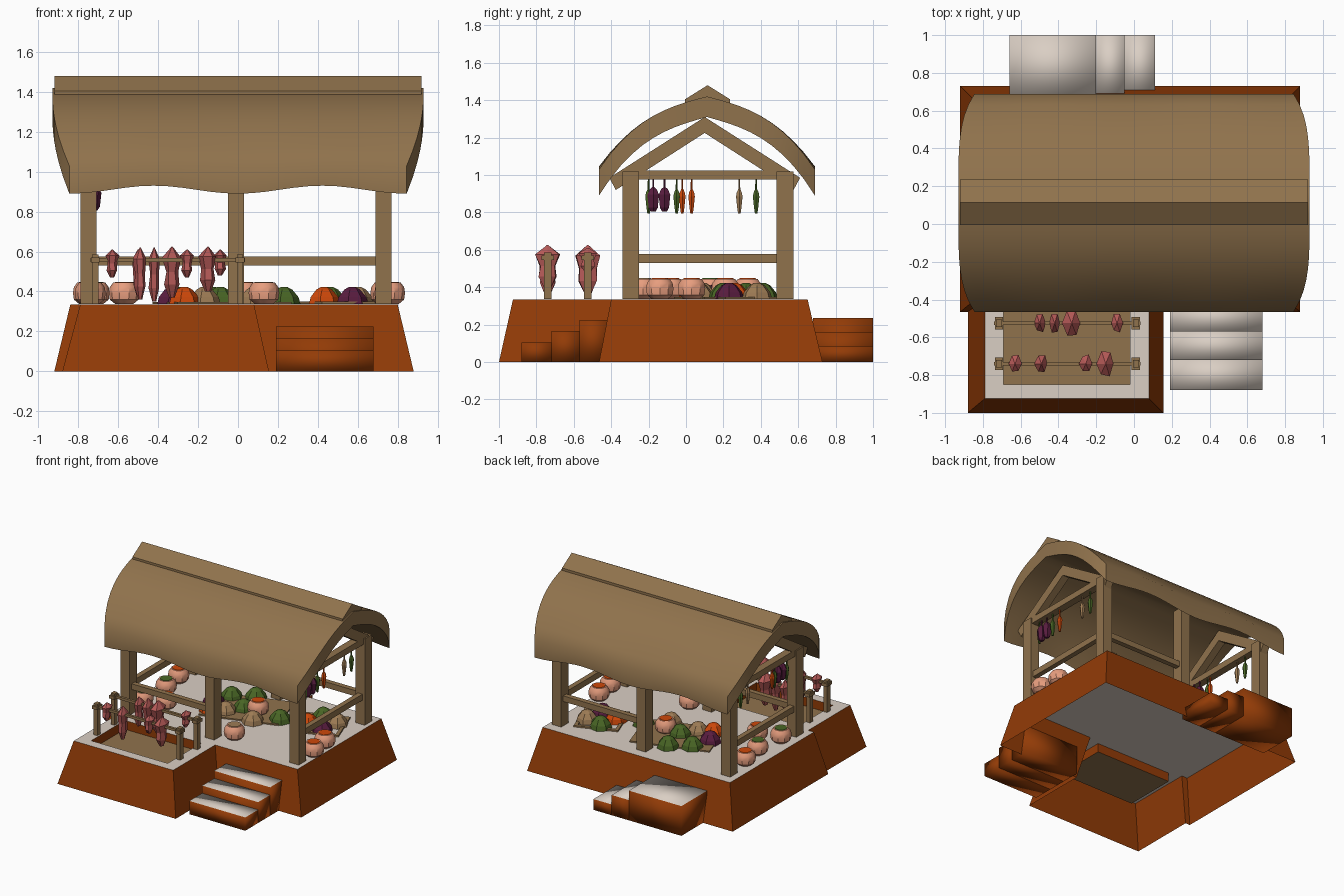
import bpy, bmesh, math, random
from mathutils import Matrix

if "Cube" in bpy.data.objects:
    bpy.data.objects.remove(bpy.data.objects["Cube"])

random.seed(4)

def material(name, r, g, b):
    m = bpy.data.materials.new(name)
    m.diffuse_color = (r, g, b, 1)
    m.use_nodes = True
    m.node_tree.nodes["Principled BSDF"].inputs["Base Color"].default_value = m.diffuse_color
    return m

CLAY = material("red clay", .29, .044, .002)
PLASTER = material("pale plaster", .70, .62, .55)
WOOD = material("straw wood", .28, .17, .073)
MEAT = material("meat red", .46, .10, .095)
PEACH = material("pot peach", .80, .34, .21)
GREEN = material("leaf green", .065, .13, .018)
ORANGE = material("spice orange", .62, .065, .003)
PURPLE = material("aubergine purple", .10, .012, .05)
TAN = material("grain tan", .34, .20, .09)

def finish(name, bm, *mats, smooth=None):
    me = bpy.data.meshes.new(name)
    bm.to_mesh(me)
    bm.free()
    ob = bpy.data.objects.new(name, me)
    bpy.context.collection.objects.link(ob)
    for m in mats:
        me.materials.append(m)
    if smooth:
        bpy.ops.object.select_all(action='DESELECT')
        ob.select_set(True)
        bpy.context.view_layer.objects.active = ob
        bpy.ops.object.shade_smooth_by_angle(angle=math.radians(smooth))
    return ob

def box(name, x0, x1, y0, y1, z0, z1, mat, top=None, turn=0, pivot=None):
    bm = bmesh.new()
    bmesh.ops.create_cube(bm, size=1)
    c = ((x0 + x1) / 2, (y0 + y1) / 2, (z0 + z1) / 2)
    bmesh.ops.scale(bm, verts=bm.verts, vec=(x1 - x0, y1 - y0, z1 - z0))
    bmesh.ops.translate(bm, verts=bm.verts, vec=c)
    bmesh.ops.rotate(bm, verts=bm.verts, cent=pivot or c, matrix=Matrix.Rotation(math.radians(turn), 3, 'Z'))
    bm.normal_update()
    if not top:
        return finish(name, bm, mat)
    for f in bm.faces:  # steps: pale top, softly shaded
        f.material_index = int(f.normal.z > .5)
    return finish(name, bm, mat, top, smooth=100)

def prism(name, profile, x0, x1, mat):
    """Extrude a chevron strip (upper y,z points, lower y,z points) along x."""
    bm = bmesh.new()
    up, low = profile
    rings = [[[bm.verts.new((x, *p)) for p in row] for row in (up, low)] for x in (x0, x1)]
    for i in range(len(up) - 1):
        for (u, l) in rings:
            bm.faces.new((u[i], u[i + 1], l[i + 1], l[i]))
        for k in (0, 1):
            bm.faces.new((rings[0][k][i], rings[1][k][i], rings[1][k][i + 1], rings[0][k][i + 1]))
    for i in (0, -1):
        bm.faces.new((rings[0][0][i], rings[1][0][i], rings[1][1][i], rings[0][1][i]))
    bmesh.ops.recalc_face_normals(bm, faces=bm.faces)
    return finish(name, bm, mat)

def lathe(name, loc, profile, n, mat, jitter=0, smooth=None, squash=1):
    bm = bmesh.new()
    rings = []
    for r, z in profile:
        rings.append([bm.verts.new((loc[0] + squash * r * math.cos(a) * (1 + random.uniform(-jitter, jitter)),
                                    loc[1] + r * math.sin(a) * (1 + random.uniform(-jitter, jitter)),
                                    loc[2] + z)) for a in [2 * math.pi * i / n for i in range(n)]])
    for a, b in zip(rings, rings[1:]):
        for i in range(n):
            bm.faces.new((a[i], a[(i + 1) % n], b[(i + 1) % n], b[i]))
    bm.faces.new(rings[0])
    bm.faces.new(rings[-1])
    bmesh.ops.recalc_face_normals(bm, faces=bm.faces)
    return finish(name, bm, mat, smooth=smooth)

D = .335        # deck height
E = D + .002    # things standing on the deck

# L-shaped sloped platform, open underneath
bm = bmesh.new()
low = [(-.92, .73), (-.92, -.465), (-.88, -.465), (-.88, -1), (.155, -1), (.155, -.465), (.88, -.465), (.88, .73)]
top = [(-.84, .65), (-.84, -.40), (-.79, -.40), (-.79, -.925), (.08, -.925), (.08, -.40), (.80, -.40), (.80, .65)]
lo = [bm.verts.new((*p, 0)) for p in low]
hi = [bm.verts.new((*p, D)) for p in top]
for i in range(8):
    j = (i + 1) % 8
    bm.faces.new((lo[i], lo[j], hi[j], hi[i]))

def deck(x0, x1, y0, y1, z=D):
    return bm.faces.new([bm.verts.new(c) for c in ((x0, y0, z), (x1, y0, z), (x1, y1, z), (x0, y1, z))])

# deck surface with a sunken drying pit
px0, px1, py0, py1, pz = -.69, -.02, -.85, -.43, .265
for r in ((-.84, .80, -.40, .65), (-.79, px0, -.925, -.40), (px1, .08, -.925, -.40),
          (px0, px1, -.925, py0), (px0, px1, py1, -.40)):
    deck(*r).material_index = 1
deck(px0, px1, py0, py1, pz).material_index = 2
rim = [(px0, py0), (px0, py1), (px1, py1), (px1, py0)]
for (a, b) in zip(rim, rim[1:] + rim[:1]):
    bm.faces.new([bm.verts.new(c) for c in ((*a, D), (*b, D), (*b, pz), (*a, pz))])
finish("platform", bm, CLAY, PLASTER, WOOD)

# steps at the front and at the back
for y0, y1, z in ((-.88, -.72, .105), (-.72, -.57, .165), (-.57, -.42, .225)):
    box("front_step", .19, .68, y0, y1, 0, z, CLAY, PLASTER)
for x0, x1, z in ((-.66, -.20, .235), (-.20, -.05, .16), (-.05, .11, .085)):
    box("back_step", x0, x1, .68, 1.0, 0, z, CLAY, PLASTER)

# posts, gable trusses and rails
for x in (-.75, -.01, .73):
    for y in (-.295, .53):
        box("post", x - .04, x + .04, y - .045, y + .045, E, 1.02, WOOD)
for x in (-.75, .73):
    box("tie_beam", x - .03, x + .03, -.30, .53, .975, 1.025, WOOD)
    box("side_rail", x - .02, x + .02, -.27, .50, .53, .578, WOOD)
    prism("rafters", ([(-.41, .985), (.10, 1.31), (.61, .985)], [(-.375, .92), (.10, 1.225), (.575, .92)]),
          x - .03, x + .03, WOOD)
box("front_rail", -.73, -.03, -.315, -.275, .53, .575, WOOD)
box("back_rail", .01, .71, .51, .55, .53, .575, WOOD)

# thatched roof: curved thick shell with wavy eaves, narrower at the eaves
bm = bmesh.new()
NX, NT = 24, 20
def roof_point(i, j, outer):
    s, t = 2 * i / NX - 1, 2 * j / NT - 1
    a = abs(t)
    z = 1.42 - .15 * a - .24 * a ** 3 if outer else 1.31 - .16 * a - .26 * a ** 3
    x = s * (.93 - .085 * a ** 4.5)
    z += .02 * (1 - math.cos(2 * math.pi * s)) * a ** 5 * (.4 if outer else 1)
    return bm.verts.new((x, .112 + .577 * t, z))
grids = [[[roof_point(i, j, k) for j in range(NT + 1)] for i in range(NX + 1)] for k in (True, False)]
for g in grids:
    for i in range(NX):
        for j in range(NT):
            bm.faces.new((g[i][j], g[i + 1][j], g[i + 1][j + 1], g[i][j + 1]))
o, n = grids
for j in range(NT):
    for i in (0, NX):
        bm.faces.new((o[i][j], o[i][j + 1], n[i][j + 1], n[i][j]))
for i in range(NX):
    for j in (0, NT):
        bm.faces.new((o[i][j], o[i + 1][j], n[i + 1][j], n[i][j]))
bmesh.ops.recalc_face_normals(bm, faces=bm.faces)
finish("roof", bm, WOOD, smooth=40)
prism("ridge_cap", ([(-.005, 1.405), (.115, 1.48), (.235, 1.405)], [(-.005, 1.365), (.115, 1.40), (.235, 1.365)]),
      -.92, .92, WOOD)

# drying racks with hanging meat
def meat(x, y, z0, z1, r):
    h = z1 - z0
    lathe("meat", (x, y, z0), [(r * .3, 0), (r * .8, h * .25), (r * .7, h * .5), (r, h * .78), (.004, h)],
          6, MEAT, jitter=.15, squash=.65)
for y in (-.525, -.74):
    for x in (-.715, .01):
        box("rack_post", x - .016, x + .016, y - .02, y + .02, E, .585, WOOD)
        box("rack_lashing", x - .022, x + .022, y - .033, y + .033, .545, .57, WOOD)
    box("rack_bar", -.74, .035, y - .01, y + .01, .547, .567, WOOD)
for x, y, z0, z1, r in ((-.63, -.74, .47, .61, .05), (-.49, -.74, .36, .62, .055), (-.255, -.74, .47, .61, .05),
                        (-.15, -.74, .40, .625, .07), (-.50, -.525, .38, .61, .05), (-.42, -.525, .35, .62, .05),
                        (-.33, -.525, .37, .625, .07), (-.09, -.525, .48, .61, .05)):
    meat(x, y, z0, z1, r)

# display mats: a plain long one and a turned square one with a pale middle and wooden edge
box("long_mat", -.38, .22, .02, .42, E, D + .012, WOOD, turn=18)
mid = (.52, .31, D)
for k in range(4):
    box("square_mat_edge", .355, .685, .145, .17, E, D + .014, WOOD, turn=20 + 90 * k, pivot=mid)
HEAP = [(.083, 0), (.073, .035), (.042, .072), (.016, .086)]
for x, y, m in ((.46, .41, GREEN), (.43, .26, ORANGE), (.57, .23, PURPLE), (.60, .38, TAN),
                (.08, .07, TAN), (.23, .20, GREEN), (-.13, .41, GREEN), (-.28, .32, GREEN),
                (-.33, .17, PURPLE), (-.27, .04, ORANGE), (-.17, .09, TAN), (-.09, .20, GREEN)):
    lathe("heap", (x, y, E), HEAP, 7, m)

# round pots with fillings
POT = [(.045, 0), (.072, .022), (.077, .055), (.072, .085), (.055, .108)]
for x, y, m in ((.76, -.14, ORANGE), (.74, .03, ORANGE), (.13, -.23, TAN), (.03, .21, ORANGE),
                (-.75, .33, ORANGE), (-.72, .13, GREEN), (-.74, -.13, GREEN), (-.57, -.08, ORANGE)):
    lathe("pot", (x, y, E), POT, 10, PEACH, smooth=35)
    lathe("pot_filling", (x, y, D + .1), [(.053, 0), (.045, .013)], 10, m)

# vegetables strung under both tie beams
PEPPER = [(.008, 0), (.013, .03), (.02, .09), (.016, .11), (.006, .13), (.005, .185)]
AUBERGINE = [(.015, .01), (.028, .03), (.036, .10), (.02, .13), (.006, .14), (.005, .185)]
for bx in (-.74, .73):
    for y, m in ((-.20, GREEN), (-.175, PURPLE), (-.115, PURPLE), (-.05, GREEN),
                 (-.02 if bx < 0 else .03, ORANGE), (.285, TAN), (.375, GREEN)):
        shift = .02 if m == PURPLE and bx < 0 else 0
        lathe("hanging_vegetable", (bx + shift, y, .795), AUBERGINE if m == PURPLE else PEPPER, 6, m)
